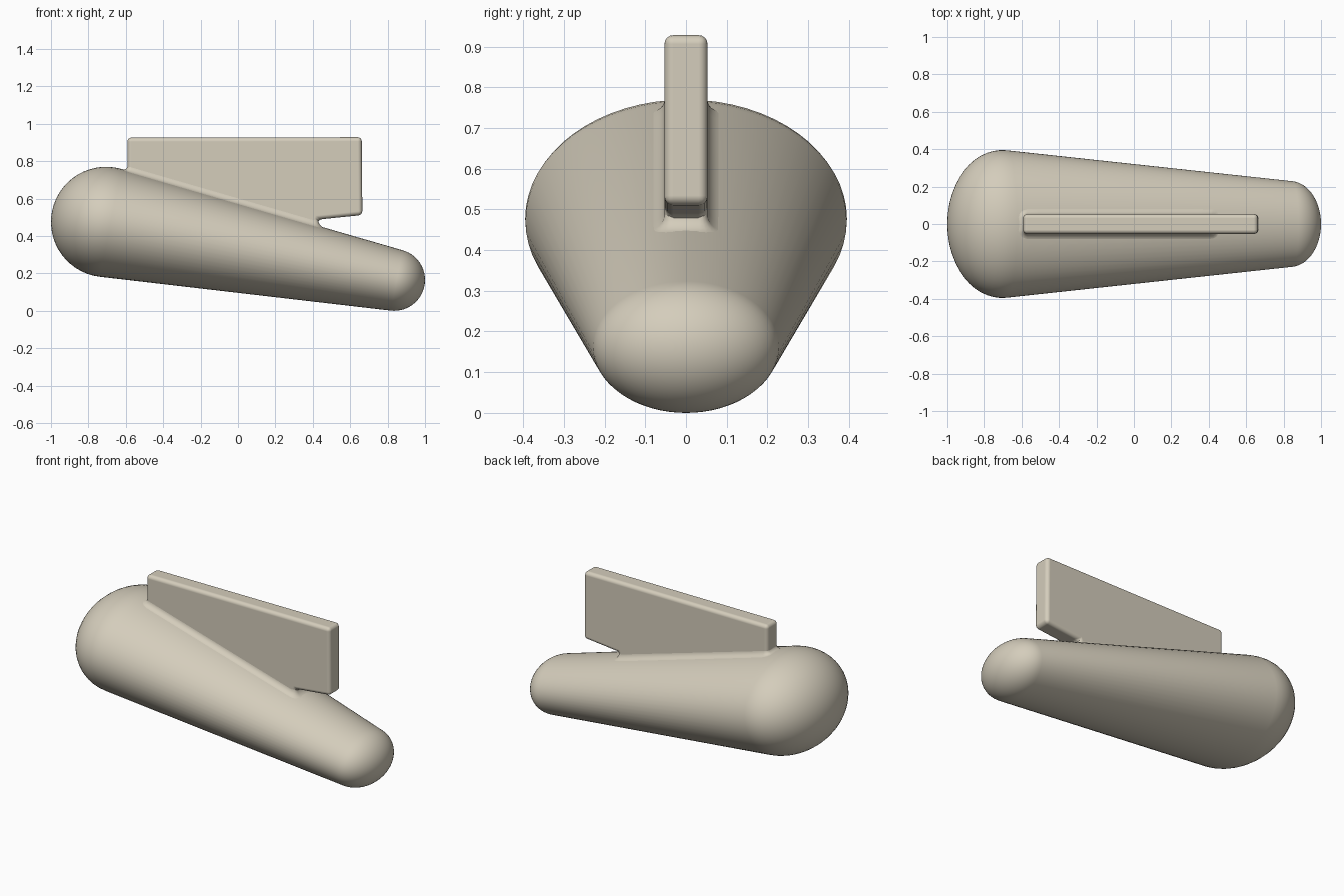
import bpy, bmesh, math
from mathutils import Vector, Matrix
from mathutils.bvhtree import BVHTree

if "Cube" in bpy.data.objects:
    bpy.data.objects.remove(bpy.data.objects["Cube"])

stone = bpy.data.materials.new("warm beige")
stone.diffuse_color = (0.66, 0.61, 0.50, 1)
stone.use_nodes = True
stone.node_tree.nodes["Principled BSDF"].inputs["Base Color"].default_value = stone.diffuse_color


def make_object(name, bm, angle=40):
    bmesh.ops.recalc_face_normals(bm, faces=bm.faces)
    mesh = bpy.data.meshes.new(name)
    bm.to_mesh(mesh)
    mesh.materials.append(stone)
    ob = bpy.data.objects.new(name, mesh)
    bpy.context.collection.objects.link(ob)
    bpy.ops.object.select_all(action='DESELECT')
    ob.select_set(True)
    bpy.context.view_layer.objects.active = ob
    bpy.ops.object.shade_smooth_by_angle(angle=math.radians(angle))
    return ob


# Body: tapered capsule, revolved about its sloping axis and widened in y
R, r = 0.295, 0.165
big, small = Vector((-0.705, 0, 0.475)), Vector((0.835, 0, 0.165))
axis = small - big
L = axis.length
tilt = math.asin((R - r) / L)
N, SEG = 14, 64
profile = []
for i in range(N + 1):
    a = math.pi + (math.pi / 2 - tilt - math.pi) * i / N
    profile.append((R * math.cos(a), R * math.sin(a)))
for i in range(N + 1):
    a = (math.pi / 2 - tilt) * (1 - i / N)
    profile.append((L + r * math.cos(a), r * math.sin(a)))

bm = bmesh.new()
verts = [bm.verts.new((u, 0, max(v, 0))) for u, v in profile]
edges = [bm.edges.new(p) for p in zip(verts, verts[1:])]
bmesh.ops.spin(bm, geom=verts + edges, cent=(0, 0, 0), axis=(1, 0, 0),
               angle=2 * math.pi, steps=SEG, use_duplicate=False)
bmesh.ops.remove_doubles(bm, verts=bm.verts, dist=0.0005)
slope = math.atan2(-axis.z, axis.x)
bm.transform(Matrix.Translation(big) @ Matrix.Rotation(slope, 4, 'Y'))
for v in bm.verts:
    t = min(1, max(0, (v.co.x - big.x) / axis.x))
    v.co.y *= 1.34 + 0.05 * t
bm.normal_update()
surface = BVHTree.FromBMesh(bm)
make_object("body", bm)
bm.free()

# Fin: upright plate with rounded edges, overhanging at the rear
HALF = 0.053
outline = [(-0.592, 0.60), (-0.592, 0.926), (0.662, 0.928), (0.665, 0.512),
           (0.43, 0.488), (0.40, 0.42)]
bm = bmesh.new()
face = bm.faces.new([bm.verts.new((x, -HALF, z)) for x, z in outline])
ext = bmesh.ops.extrude_face_region(bm, geom=[face])
bmesh.ops.translate(bm, vec=(0, 2 * HALF, 0),
                    verts=[g for g in ext["geom"] if isinstance(g, bmesh.types.BMVert)])
bmesh.ops.recalc_face_normals(bm, faces=bm.faces)
fin = make_object("fin", bm)
bm.free()
bevel = fin.modifiers.new("rounded edges", 'BEVEL')
bevel.width = 0.022
bevel.segments = 4
bevel.limit_method = 'ANGLE'
bevel.harden_normals = True

# Fillet: concave skirt that blends the fin foot into the body
X0, X1, W, C = -0.59, 0.43, 0.034, 0.02
plan = []  # (centre x, centre y, outward direction)
for cx, cy, a0 in ((X1 - C, HALF - C, 0), (X0 + C, HALF - C, 90),
                   (X0 + C, C - HALF, 180), (X1 - C, C - HALF, 270)):
    for k in range(5):
        a = math.radians(a0 + 22.5 * k)
        plan.append((cx, cy, math.cos(a), math.sin(a)))
path = []
for i, p in enumerate(plan):
    q = plan[(i + 1) % len(plan)]
    n = 16 if abs(p[0] - q[0]) > 0.5 else 1
    for k in range(n):
        path.append([p[j] + (q[j] - p[j]) * k / n for j in range(4)])

bm = bmesh.new()
rings = []
for s in range(6):
    a = math.pi / 2 * s / 5
    off = C + W * (1 - math.sin(a)) - 0.001
    ring = []
    for cx, cy, dx, dy in path:
        x, y = cx + dx * off, cy + dy * off
        hit = surface.ray_cast(Vector((x, y, 3)), Vector((0, 0, -1)))[0]
        ring.append(bm.verts.new((x, y, hit.z - 0.001 + W * (1 - math.cos(a)))))
    rings.append(ring)
for lo, hi in zip(rings, rings[1:]):
    for i in range(len(lo)):
        j = (i + 1) % len(lo)
        bm.faces.new((lo[i], lo[j], hi[j], hi[i]))
make_object("fin_fillet", bm, 60)
bm.free()
